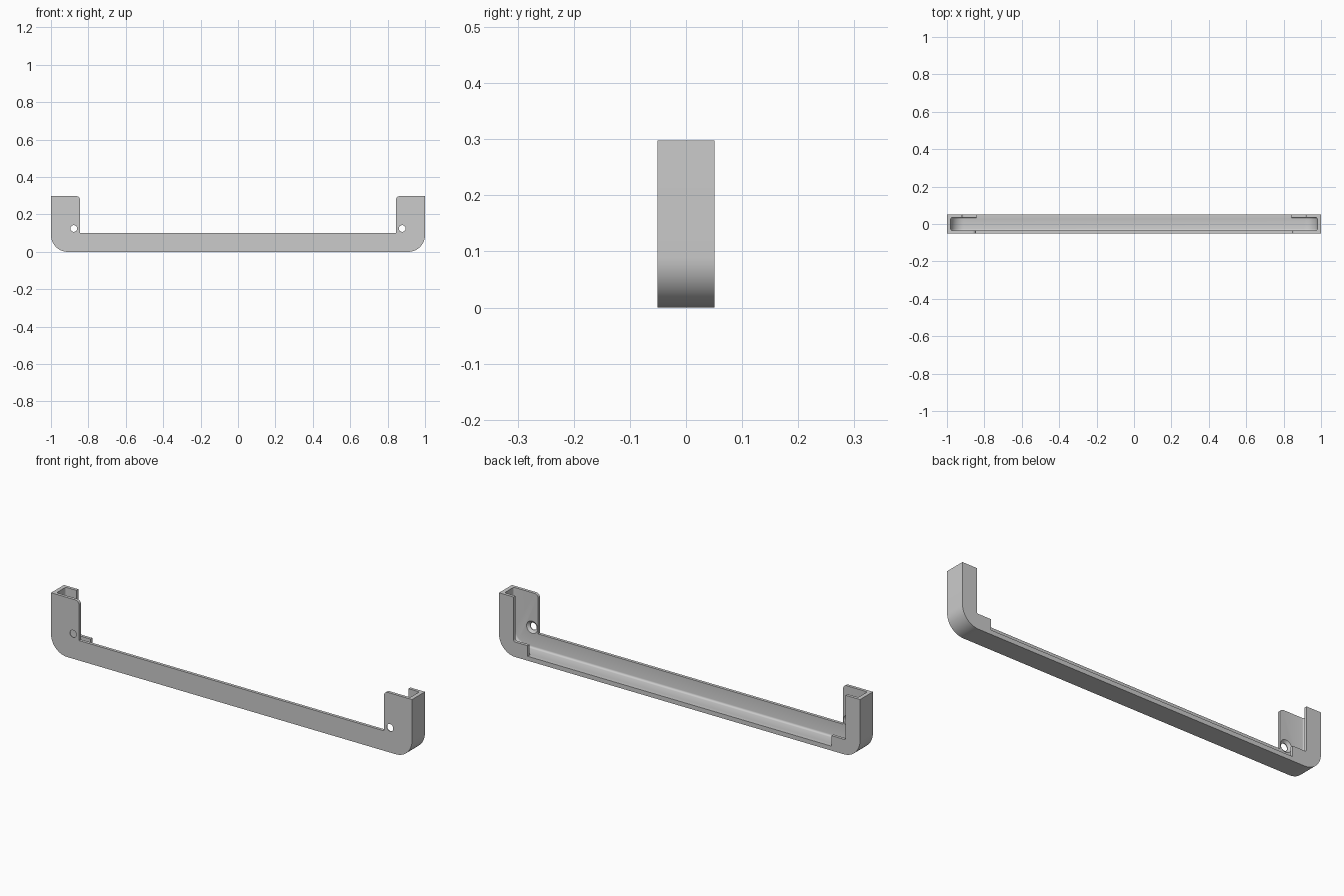
import bpy, bmesh, math
from mathutils import Vector, Matrix

if "Cube" in bpy.data.objects:
    bpy.data.objects.remove(bpy.data.objects["Cube"])

HALF_D = 0.051     # half depth of the bracket
INNER = 0.036      # half depth of the channel


def rounded(points, seg=12):
    """Corner list (x, z, radius) -> outline with rounded corners."""
    out = []
    n = len(points)
    for i, (x, z, r) in enumerate(points):
        p = Vector((x, z))
        if r == 0:
            out.append(p)
            continue
        a = (Vector(points[i - 1][:2]) - p).normalized()
        b = (Vector(points[(i + 1) % n][:2]) - p).normalized()
        # all rounded corners are right angles
        c = p + (a + b) * r
        for k in range(seg + 1):
            t = k / seg * math.pi / 2
            out.append(c - b * r * math.cos(t) - a * r * math.sin(t))
    return out


def mirrored(half):
    """Half outline from the bottom centre to the top centre, x > 0."""
    return half + [(-x, z, r) for x, z, r in reversed(half)]


def prism(name, points, y0, y1, bevel=0):
    bm = bmesh.new()
    outline = rounded(points)
    face = bm.faces.new([bm.verts.new((p.x, y0, p.y)) for p in outline])
    ext = bmesh.ops.extrude_face_region(bm, geom=[face])
    for v in ext["geom"]:
        if isinstance(v, bmesh.types.BMVert):
            v.co.y = y1
    bmesh.ops.recalc_face_normals(bm, faces=bm.faces[:])
    if bevel:
        rim = [e for e in bm.edges if abs(e.verts[0].co.y - e.verts[1].co.y) < 1e-6]
        bmesh.ops.bevel(bm, geom=rim, offset=bevel, segments=4,
                        profile=0.5, affect='EDGES')
    return finish(name, bm)


def cone(name, x, z, y0, y1, r0, r1):
    bm = bmesh.new()
    bmesh.ops.create_cone(bm, cap_ends=True, segments=32, radius1=r0, radius2=r1,
                          depth=y1 - y0,
                          matrix=Matrix.Translation((x, (y0 + y1) / 2, z))
                          @ Matrix.Rotation(-math.pi / 2, 4, 'X'))
    return finish(name, bm)


def finish(name, bm):
    me = bpy.data.meshes.new(name)
    bm.to_mesh(me)
    bm.free()
    ob = bpy.data.objects.new(name, me)
    bpy.context.collection.objects.link(ob)
    return ob


# Solid bracket with the front silhouette
bracket = prism("corner_bracket", mirrored([
    (1, 0, 0.09), (1, 0.298, 0), (0.845, 0.298, 0.02), (0.845, 0.10, 0)]),
    -HALF_D, HALF_D)

# Channel between front and back walls, open at the top
cutters = [prism("channel_cutter", mirrored([
    (0.98, 0.022, 0.07), (0.98, 0.4, 0)]), -INNER, INNER, bevel=0.01)]

# Back wall opening, leaving narrow posts with low feet
cutters.append(prism("back_opening_cutter", mirrored([
    (0.842, 0.0221, 0), (0.842, 0.075, 0), (0.92, 0.075, 0.01), (0.92, 0.4, 0)]),
    0.02, 0.1))

# Countersunk screw holes
for s in (-1, 1):
    cutters.append(cone("hole_cutter", s * 0.878, 0.125, -0.1, -0.03, 0.018, 0.018))
    cutters.append(cone("countersink_cutter", s * 0.878, 0.125, -0.047, -0.034, 0.018, 0.033))

bpy.context.view_layer.objects.active = bracket
bracket.select_set(True)
for c in cutters:
    c.hide_render = True
    m = bracket.modifiers.new("cut", 'BOOLEAN')
    m.operation = 'DIFFERENCE'
    m.solver = 'EXACT'
    m.object = c
    bpy.ops.object.modifier_apply(modifier=m.name)
    bpy.data.objects.remove(c)

bpy.ops.object.shade_smooth_by_angle(angle=math.radians(30))
